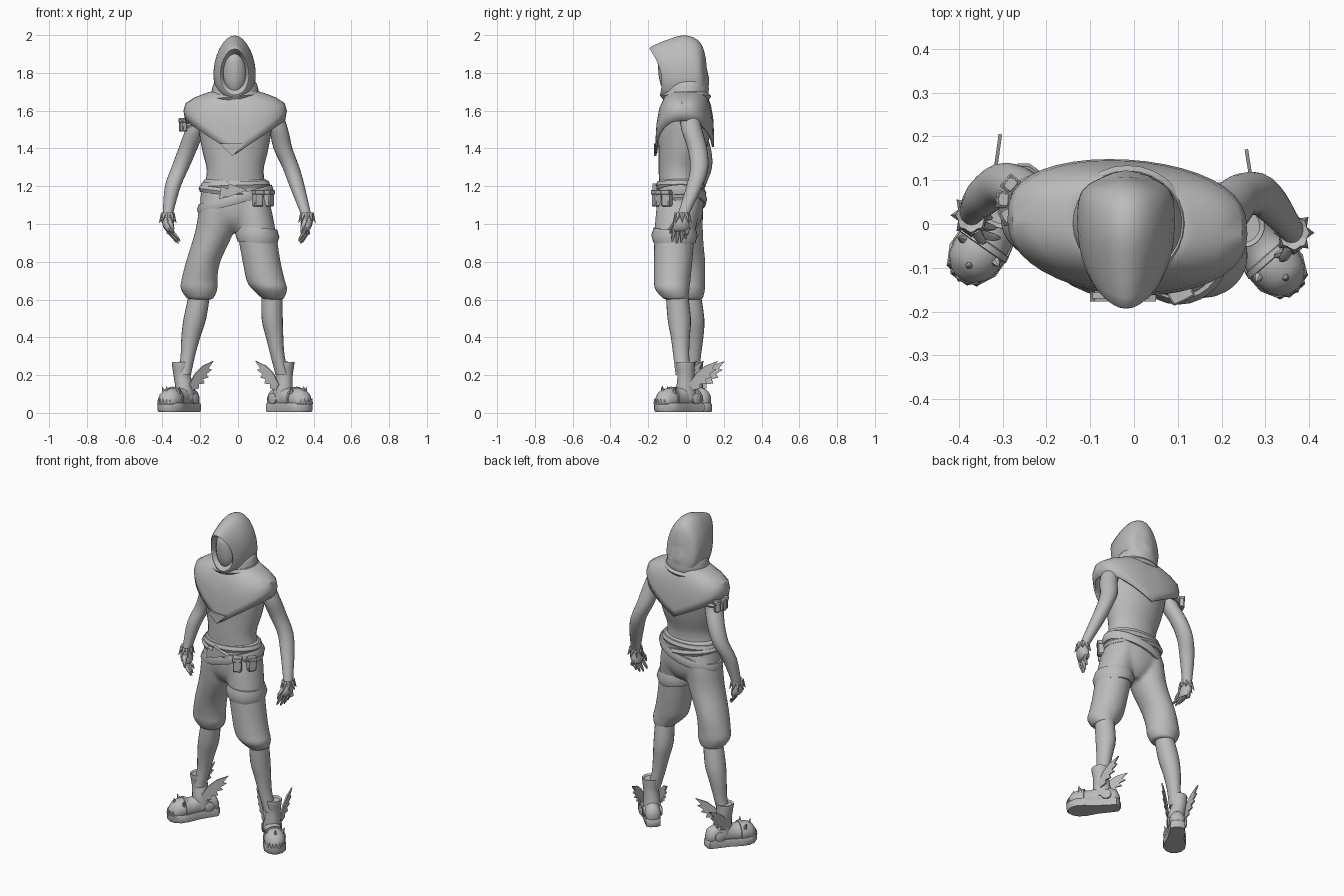
import bpy, bmesh, math
from mathutils import Vector, Matrix

if "Cube" in bpy.data.objects:
    bpy.data.objects.remove(bpy.data.objects["Cube"])

grey = bpy.data.materials.new("plain grey")
grey.diffuse_color = (0.5, 0.5, 0.5, 1)
grey.use_nodes = True
grey.node_tree.nodes["Principled BSDF"].inputs["Base Color"].default_value = grey.diffuse_color


def finish(name, bm, matrix=None):
    bmesh.ops.recalc_face_normals(bm, faces=bm.faces)
    if matrix:
        bm.transform(matrix)
    me = bpy.data.meshes.new(name)
    bm.to_mesh(me)
    bm.free()
    me.materials.append(grey)
    ob = bpy.data.objects.new(name, me)
    bpy.context.collection.objects.link(ob)
    return ob


def refine(rings, steps):
    """Smooth spline through the given ring values."""
    if steps == 1:
        return rings
    out = []
    for i in range(len(rings) - 1):
        quad = [rings[max(0, min(len(rings) - 1, i + k))] for k in (-1, 0, 1, 2)]
        for s in range(steps):
            t = s / steps
            out.append([0.5 * (2 * b + (c - a) * t + (2 * a - 5 * b + 4 * c - d) * t * t
                               + (3 * b - a - 3 * c + d) * t ** 3) for a, b, c, d in zip(*quad)])
    return out + [rings[-1]]


def skin(name, loops, caps=True, matrix=None):
    bm = bmesh.new()
    rows = [[bm.verts.new(p) for p in loop] for loop in loops]
    n = len(rows[0])
    for a, b in zip(rows, rows[1:]):
        for i in range(n):
            j = (i + 1) % n
            bm.faces.new((a[i], a[j], b[j], b[i]))
    if caps:
        bm.faces.new(rows[0])
        bm.faces.new(rows[-1])
    return finish(name, bm, matrix)


def loft(name, rings, n=20, steps=3, caps=True, along="z", warp=None, matrix=None):
    """Ellipse rings (x, y, z, r1, r2) stacked along z or y."""
    loops = []
    for x, y, z, r1, r2 in refine(rings, steps):
        loop = []
        for i in range(n):
            a = 2 * math.pi * i / n
            u, v = r1 * math.cos(a), r2 * math.sin(a)
            p = Vector((x + u, y + v, z) if along == "z" else (x + u, y, z + v))
            loop.append(warp(p) if warp else p)
        loops.append(loop)
    return skin(name, loops, caps, matrix)


def band(name, c, rx, ry, h, slope, thick=0.014):
    x, y, z = c
    prof = [(-thick, -h / 2), (0, -h / 2), (thick * .6, 0), (0, h / 2), (-thick, h / 2), (-thick, -h / 2)]
    loft(name, [(x, y, z + dz, rx + dr, ry + dr) for dr, dz in prof], 28, 1, False,
         warp=lambda p: p + Vector((0, 0, slope * (p.x - x))))


def box(name, c, size, rot=0):
    bm = bmesh.new()
    bmesh.ops.create_cube(bm, size=1)
    bmesh.ops.scale(bm, vec=size, verts=bm.verts)
    bmesh.ops.bevel(bm, geom=bm.edges[:], offset=min(size) * .15, segments=1, affect="EDGES")
    return finish(name, bm, Matrix.Translation(c) @ Matrix.Rotation(rot, 4, "Z"))


def spike(name, base, direction, r, length, matrix=Matrix()):
    bm = bmesh.new()
    bmesh.ops.create_cone(bm, cap_ends=True, segments=6, radius1=r, radius2=0, depth=length)
    q = Vector(direction).to_track_quat("Z", "Y").to_matrix().to_4x4()
    return finish(name, bm, matrix @ Matrix.Translation(base) @ q @ Matrix.Translation((0, 0, length / 2)))


def plate(name, pts, thick, matrix):
    """Flat outline in the local yz plane, given thickness along x."""
    bm = bmesh.new()
    f = bm.faces.new([bm.verts.new((-thick / 2, y, z)) for y, z in pts])
    ext = bmesh.ops.extrude_face_region(bm, geom=[f])["geom"]
    bmesh.ops.translate(bm, vec=(thick, 0, 0), verts=[v for v in ext if isinstance(v, bmesh.types.BMVert)])
    bmesh.ops.triangulate(bm, faces=[g for g in bm.faces if len(g.verts) > 4])
    return finish(name, bm, matrix)


# Torso and pelvis
CX = -0.015
loft("torso", [(CX, -.03, 1.18, .168, .11), (CX, -.035, 1.28, .15, .11), (CX, -.02, 1.38, .172, .125),
               (CX, -.01, 1.48, .19, .138), (CX, 0, 1.58, .2, .135), (CX, 0, 1.65, .16, .1),
               (CX, 0, 1.72, .07, .07)], 28)
pelvis = loft("trousers", [(CX, -.03, 1.24, .168, .113), (CX, -.03, 1.15, .183, .123), (CX, -.03, 1.06, .18, .12),
                           (-.01, -.03, 1.0, .11, .1), (-.008, -.03, .955, .03, .06)], 28)

# Shoulder cape with pointed front and back
rows = []
for rx, ry, z, drop, y0 in [(.09, .09, 1.71, 0, .005), (.15, .115, 1.695, .03, 0), (.215, .138, 1.67, .08, -.005),
                            (.262, .15, 1.64, .14, -.006), (.274, .154, 1.60, .19, -.007),
                            (.264, .155, 1.545, .175, -.008)]:
    loop = []
    for i in range(40):
        a = 2 * math.pi * i / 40
        x, s = rx * math.cos(a), math.sin(a)
        y = ry * math.copysign(abs(s) ** (.72 if s > 0 else .9), s)
        fall = drop * (.78 if s > 0 else 1)
        loop.append((CX + x, y0 + y - .06 * x, z - fall * (1 - abs(math.cos(a)))))
    rows.append(loop)
cape = skin("cape", rows, caps=False)
cape.modifiers.new("thickness", "SOLIDIFY").thickness = .01
turn = Matrix.Rotation(math.pi / 2, 4, "Z")
plate("cape_front_fold", [(-.065, 1.425), (.065, 1.425), (0, 1.36)], .014,
      Matrix.Translation((-.03, -.163, 0)) @ turn)

# Hood: rings given by top point, bottom point, half width and setback of the sides, running front to back
hood = [(-.10, 1.89, -.09, 1.73, .05, .02), (-.17, 1.915, -.128, 1.70, .068, .022),
        (-.19, 1.935, -.135, 1.675, .080, .032), (-.10, 1.975, -.085, 1.645, .102, .015),
        (-.02, 1.998, 0, 1.63, .112, 0), (.045, 1.985, .07, 1.64, .109, -.005),
        (.085, 1.945, .105, 1.67, .092, -.012), (.104, 1.88, .12, 1.73, .055, -.012),
        (.108, 1.84, .122, 1.77, .025, -.004)]
loops = []
for y1, z1, y2, z2, w, back in refine(hood, 3):
    loop = []
    for i in range(28):
        a = 2 * math.pi * i / 28
        s, t = math.cos(a), (1 + math.sin(a)) / 2
        loop.append((-.018 + w * s * (1.12 - .26 * t), y2 + (y1 - y2) * t + back * s * s, z2 + (z1 - z2) * t))
    loops.append(loop)
skin("hood", loops)
loft("face", [(-.018, -.07, 1.69, .03, .04), (-.018, -.075, 1.74, .058, .06), (-.018, -.075, 1.81, .066, .072),
              (-.018, -.075, 1.88, .054, .07), (-.018, -.07, 1.92, .02, .04)])
# Wrapped neck cowl
loft("neck_cowl", [(CX, .0, 1.63, .085, .085), (CX, 0, 1.645, .112, .112), (CX, .0, 1.685, .125, .12),
                   (CX, .002, 1.72, .121, .118), (CX, .005, 1.75, .11, .113), (CX, .005, 1.77, .085, .09)], 28,
     warp=lambda p: p + Vector((0, 0, .12 * p.y)))
band("cowl_fold", (CX, .0, 1.675), .128, .122, .03, .1, .02)

# Belts, knot and pouches
band("waist_belt", (CX, -.03, 1.205), .176, .122, .04, .03)
band("hip_sash", (CX, -.03, 1.13), .194, .134, .052, .27)
band("loose_belt", (CX, -.03, 1.165), .186, .13, .035, -.12)
for k, pts in enumerate([[(-.05, 1.18), (.05, 1.215), (.06, 1.14)], [(.01, 1.17), (.10, 1.13), (.09, 1.2)]]):
    plate("sash_knot_%d" % k, pts, .025, Matrix.Translation((0, -.165, 0)) @ turn)
for k, (x, y, r) in enumerate([(.105, -.155, .45), (.163, -.1, 1.0)]):
    box("belt_pouch_%d" % k, (x, y, 1.135), (.05, .04, .085), r)
    box("pouch_flap_%d" % k, (x, y, 1.168), (.056, .046, .026), r)

# Baggy trousers, lower legs and thigh strap
trousers = {
    "left": [(-.085, -.03, 1.16, .095, .112), (-.105, -.028, 1.08, .1, .118), (-.128, -.02, .95, .102, .11),
             (-.185, 0, .8, .091, .102), (-.205, .01, .7, .096, .092), (-.206, .013, .655, .098, .088),
             (-.2, .02, .605, .07, .07), (-.203, .02, .6, .05, .05)],
    "right": [(.065, -.035, 1.16, .09, .112), (.082, -.042, 1.08, .095, .116), (.1, -.06, .95, .102, .108),
              (.125, -.068, .8, .101, .102), (.147, -.073, .7, .102, .097), (.168, -.073, .655, .094, .092),
              (.186, -.055, .605, .058, .067), (.184, -.05, .6, .045, .05)]}
shins = {
    "left": [(-.2, .02, .65, .055, .055), (-.228, .035, .5, .06, .062), (-.25, .04, .4, .05, .052),
             (-.266, .038, .3, .038, .041), (-.285, .03, .2, .036, .04)],
    "right": [(.18, -.05, .65, .055, .058), (.181, -.036, .5, .056, .062), (.194, -.03, .4, .046, .05),
              (.21, -.025, .3, .037, .042), (.235, -.015, .2, .036, .04)]}
cloth = [pelvis]
for side in trousers:
    cloth.append(loft(side + "_trouser_leg", trousers[side], 24))
    loft(side + "_shin", shins[side])
band("thigh_strap", (.102, -.061, .94), .105, .111, .08, -.08, .02)

# Fuse the pelvis and trouser legs into one piece of cloth
for ob in cloth:
    ob.select_set(True)
bpy.context.view_layer.objects.active = pelvis
bpy.ops.object.join()
fuse = pelvis.modifiers.new("fuse", "REMESH")
fuse.mode, fuse.voxel_size, fuse.use_smooth_shade = "VOXEL", .011, True
soften = pelvis.modifiers.new("soften", "SMOOTH")
soften.factor, soften.iterations = .5, 6

# Arms, hands and ragged cuffs
arms = {
    "left": [(-.185, .03, 1.62, .02, .025), (-.195, .032, 1.59, .05, .05), (-.225, .045, 1.5, .053, .055),
             (-.265, .08, 1.4, .05, .052), (-.305, .09, 1.3, .047, .048), (-.345, .06, 1.2, .042, .043),
             (-.37, .03, 1.06, .028, .031), (-.372, .02, 1.02, .028, .034)],
    "right": [(.17, .01, 1.62, .02, .025), (.182, .015, 1.59, .05, .048), (.215, .03, 1.5, .05, .055),
              (.238, .06, 1.4, .05, .052), (.28, .07, 1.3, .045, .048), (.313, .045, 1.2, .04, .043),
              (.357, -.01, 1.06, .028, .031), (.365, -.02, 1.02, .028, .034)]}
for side, s, curl in (("left", 1, .022), ("right", -1, 0)):
    loft(side + "_arm", arms[side])
    x, y, z = arms[side][-1][:3]
    loft(side + "_palm", [(x, y, z + .03, .024, .03), (x, y - .003, z - .01, .03, .042),
                          (x + .008 * s, y - .005, z - .045, .027, .044), (x + .014 * s, y - .006, z - .062, .014, .034)], 14)
    for k in range(4):
        fy = y - .04 + .023 * k
        fx = x + (.02 - .009 * k) * s + curl * .5
        tip = z - (.112, .122, .118, .1)[k]
        loft("%s_finger_%d" % (side, k), [(x + .008 * s, fy, z - .035, .012, .012),
             (fx, fy - .005, z - .07, .011, .011), (fx + .014 * s + curl * .3, fy - .01, tip + .02, .009, .009),
             (fx + .022 * s + curl * .5, fy - .012, tip, .004, .004)], 8, 2)
    loft(side + "_thumb", [(x + .008 * s, y - .03, z, .012, .012), (x + .022 * s, y - .055, z - .035, .011, .011),
                           (x + .03 * s, y - .062, z - .07, .004, .004)], 8, 2)
    for k in range(8):
        a = 2 * math.pi * k / 8
        d = Vector((math.cos(a), math.sin(a), -2))
        spike("%s_cuff_point_%d" % (side, k), (x + .021 * d.x, y + .025 * d.y, z + .035), d, .016, .058)

# Arm band with small pouches
band("arm_band", (-.222, .048, 1.525), .056, .058, .025, .1, .012)
for k, a in enumerate((2.45, 3.05, 3.65)):
    c = (-.226 + .072 * math.cos(a), .05 + .064 * math.sin(a), 1.525)
    box("arm_pouch_%d" % k, c, (.028, .034, .07), a)
    box("arm_pouch_flap_%d" % k, (c[0], c[1], 1.548), (.034, .039, .02), a)

# Winged boots, built pointing forward and then turned outward
sole_half = [(.115, .02), (.1, .042), (.03, .046), (-.03, .05), (-.09, .064), (-.14, .064), (-.175, .046), (-.195, .018)]
outline = [(w, y) for y, w in sole_half] + [(-w, y) for y, w in reversed(sole_half)]
feathers = [(-.01, .15), (.03, .21), (.08, .25), (.148, .275), (.115, .235), (.137, .228), (.1, .205),
            (.115, .188), (.078, .178), (.088, .155), (.05, .153), (.05, .13), (.01, .12)]
for side, x, y, turn_out, flare in (("left", -.288, .032, -35, (27, 19)), ("right", .245, -.006, 41, (11, 32))):
    M = Matrix.Translation((x, y, 0)) @ Matrix.Rotation(math.radians(turn_out), 4, "Z")
    skin(side + "_sole", [[(u * k, v * k, z) for u, v in outline]
                          for z, k in ((0.005, .96), (.015, 1), (.045, 1), (.052, .95))], matrix=M)
    loft(side + "_boot", [(0, .11, .06, .018, .025), (0, .085, .072, .043, .053), (0, 0, .08, .047, .065),
                          (0, -.06, .072, .053, .055), (0, -.11, .072, .061, .061), (0, -.16, .065, .052, .053),
                          (0, -.19, .052, .02, .024)], along="y", matrix=M)
    ox = -.014 if side == "left" else .004
    loft(side + "_boot_shaft", [(0, .015, .07, .052, .062), (0, .008, .14, .048, .052), (ox, .004, .2, .044, .046),
                                (ox, 0, .25, .049, .05), (ox, 0, .27, .049, .05), (ox, 0, .262, .038, .04)], matrix=M)
    loft(side + "_toe_cap_rim", [(0, -.085, .073, .052, .055), (0, -.088, .073, .064, .065),
                                 (0, -.102, .073, .066, .066), (0, -.105, .073, .052, .055)], along="y", steps=1, matrix=M)
    for k, (sx, sy) in enumerate([(-.04, -.11), (.04, -.11), (0, -.15)]):
        spike("%s_toe_spike_%d" % (side, k), (sx, sy, .1), (sx * 12, -.2, 1), .016, .045, M)
    for k in range(5):
        a = math.radians(-130 + 20 * k)
        spike("%s_toe_tooth_%d" % (side, k), (.055 * math.cos(a), -.135 + .053 * math.sin(a), .048),
              (.2 * math.cos(a), .2 * math.sin(a), 1), .011, .03, M)
    for s, f in zip((-1, 1), flare):
        W = M @ Matrix.Translation((.046 * s, 0, 0)) @ Matrix.Rotation(math.radians(-f * s), 4, "Z")
        plate("%s_boot_wing_%s" % (side, "a" if s < 0 else "b"), feathers, .008, W)
        loft("%s_ankle_disc_%s" % (side, "a" if s < 0 else "b"),
             [(0, -.03 * s, .075, .03, .03), (0, -.053 * s, .075, .03, .03), (0, -.057 * s, .075, .022, .022)], 14, 1,
             along="y", matrix=M @ Matrix.Translation((0, .04, 0)) @ turn)

# Smooth shading with crisp edges
for ob in bpy.context.collection.objects:
    ob.select_set(True)
    bpy.context.view_layer.objects.active = ob
bpy.ops.object.shade_smooth_by_angle(angle=math.radians(40))
